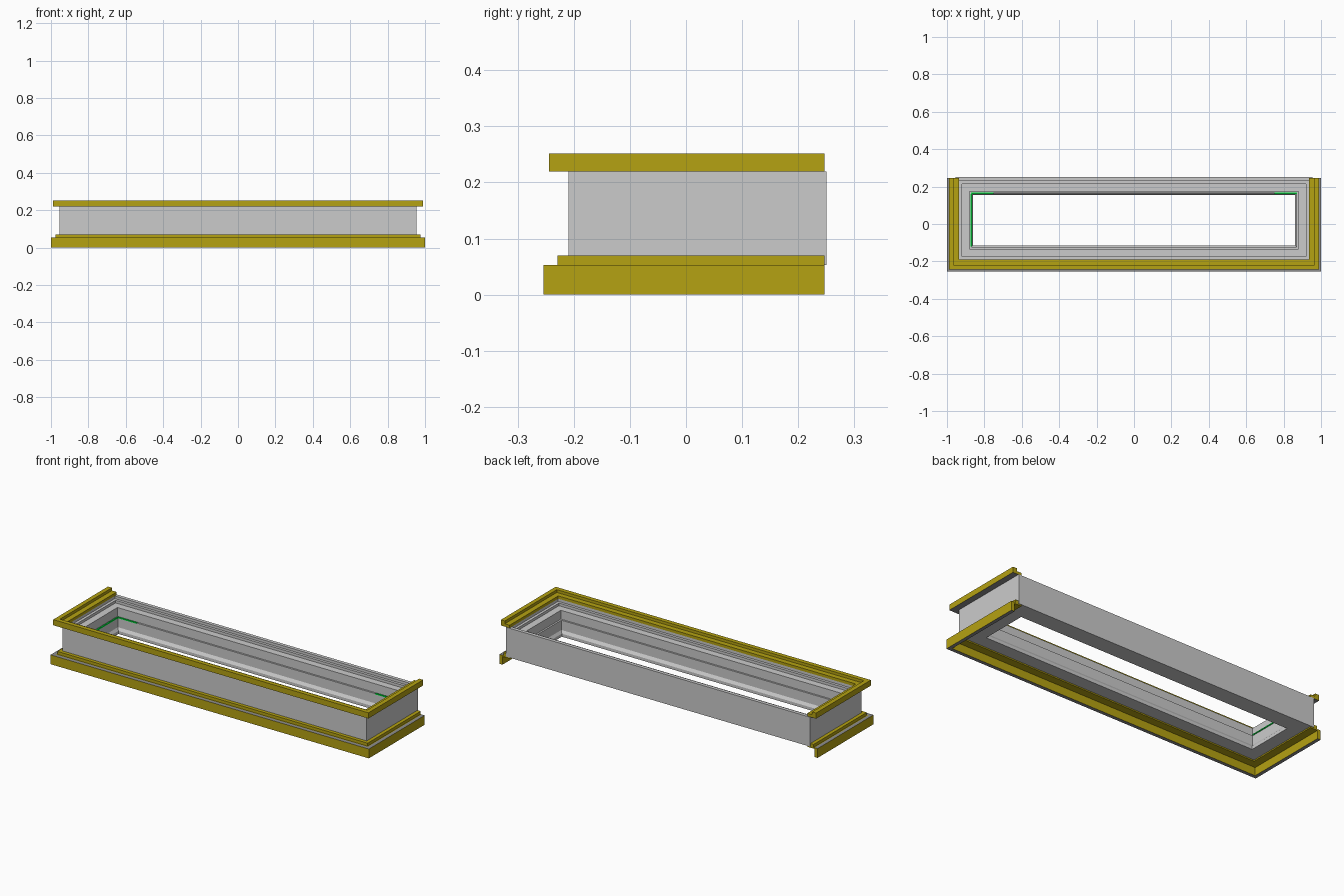
import bpy, bmesh

if "Cube" in bpy.data.objects:
    bpy.data.objects.remove(bpy.data.objects["Cube"])

def material(name, color):
    m = bpy.data.materials.new(name)
    m.diffuse_color = color
    m.use_nodes = True
    m.node_tree.nodes["Principled BSDF"].inputs["Base Color"].default_value = m.diffuse_color
    return m

gold = material("gold", (0.46, 0.36, 0.006, 1))
grey = material("grey", (0.27, 0.27, 0.27, 1))
green = material("green", (0.0, 0.8, 0.05, 1))

# Outer faces of the grey casing
X, FRONT, BACK = 0.955, -0.209, 0.25

def sweep(name, profile, back=None, mat=None, grey_down=False, grey_up=False):
    """Sweep (outward offset, z) round the casing; a back value makes an open U."""
    bm = bmesh.new()
    closed = back is None
    rings = []
    for sx, end in ((-1, 1), (-1, 0), (1, 0), (1, 1)):
        ring = []
        for o, z in profile:
            y = (BACK + o if closed else back) if end else FRONT - o
            ring.append(bm.verts.new((sx * (X + o), y, z)))
        rings.append(ring)
    n = len(profile)
    for i in range(4 if closed else 3):
        a, b = rings[i], rings[(i + 1) % 4]
        for j in range(n):
            k = (j + 1) % n
            bm.faces.new((a[j], a[k], b[k], b[j]))
    if not closed:
        bm.faces.new(rings[0])
        bm.faces.new(rings[3][::-1])
    bmesh.ops.recalc_face_normals(bm, faces=bm.faces)
    for f in bm.faces:
        if (grey_down and f.normal.z < -0.9) or (grey_up and f.normal.z > 0.9):
            f.material_index = 1
    mesh = bpy.data.meshes.new(name)
    bm.to_mesh(mesh)
    bm.free()
    if mat:
        mesh.materials.append(mat)
        mesh.materials.append(grey)
    ob = bpy.data.objects.new(name, mesh)
    bpy.context.collection.objects.link(ob)
    return ob

def box(name, lo, hi, mat):
    bpy.ops.mesh.primitive_cube_add(size=1, location=[(a + b) / 2 for a, b in zip(lo, hi)])
    ob = bpy.context.object
    ob.name = name
    ob.scale = [b - a for a, b in zip(lo, hi)]
    ob.data.materials.append(mat)

# Grey casing with stepped rebates and a rectangular opening
sweep("casing", [(0, 0.053), (0, 0.22), (-0.02, 0.22), (-0.02, 0.205),
                 (-0.035, 0.205), (-0.035, 0.19), (-0.075, 0.19),
                 (-0.075, 0.14), (-0.085, 0.14), (-0.085, 0.085),
                 (-0.095, 0.07), (-0.095, 0.053)])

# Upper gold moulding: raised lip with a lower inner flange
sweep("top_moulding", [(0.035, 0.22), (0.035, 0.252), (0.010, 0.252),
                       (0.010, 0.236), (-0.02, 0.236), (-0.02, 0.22)],
      0.247, gold, grey_down=True)

# Slim gold bead above the base
sweep("base_bead", [(0.02, 0.053), (0.02, 0.07), (0, 0.07), (0, 0.053)], 0.247, gold)

# Hanging base moulding with a thin flange back to the casing
sweep("base_lip", [(0.045, 0), (0.045, 0.053), (0.025, 0.053), (0.025, 0)],
      0.247, gold, grey_down=True, grey_up=True)
sweep("base_flange", [(0.025, 0.046), (0.025, 0.053), (-0.02, 0.053), (-0.02, 0.046)],
      0.247, gold)

# Green strips resting on the inner ledge
for side, s in (("left", -1), ("right", 1)):
    xs = sorted((s * 0.872, s * 0.75))
    box(side + "_back_strip", (xs[0], 0.160, 0.138), (xs[1], 0.168, 0.144), green)
box("left_side_strip", (-0.874, -0.12, 0.138), (-0.866, 0.160, 0.144), green)
